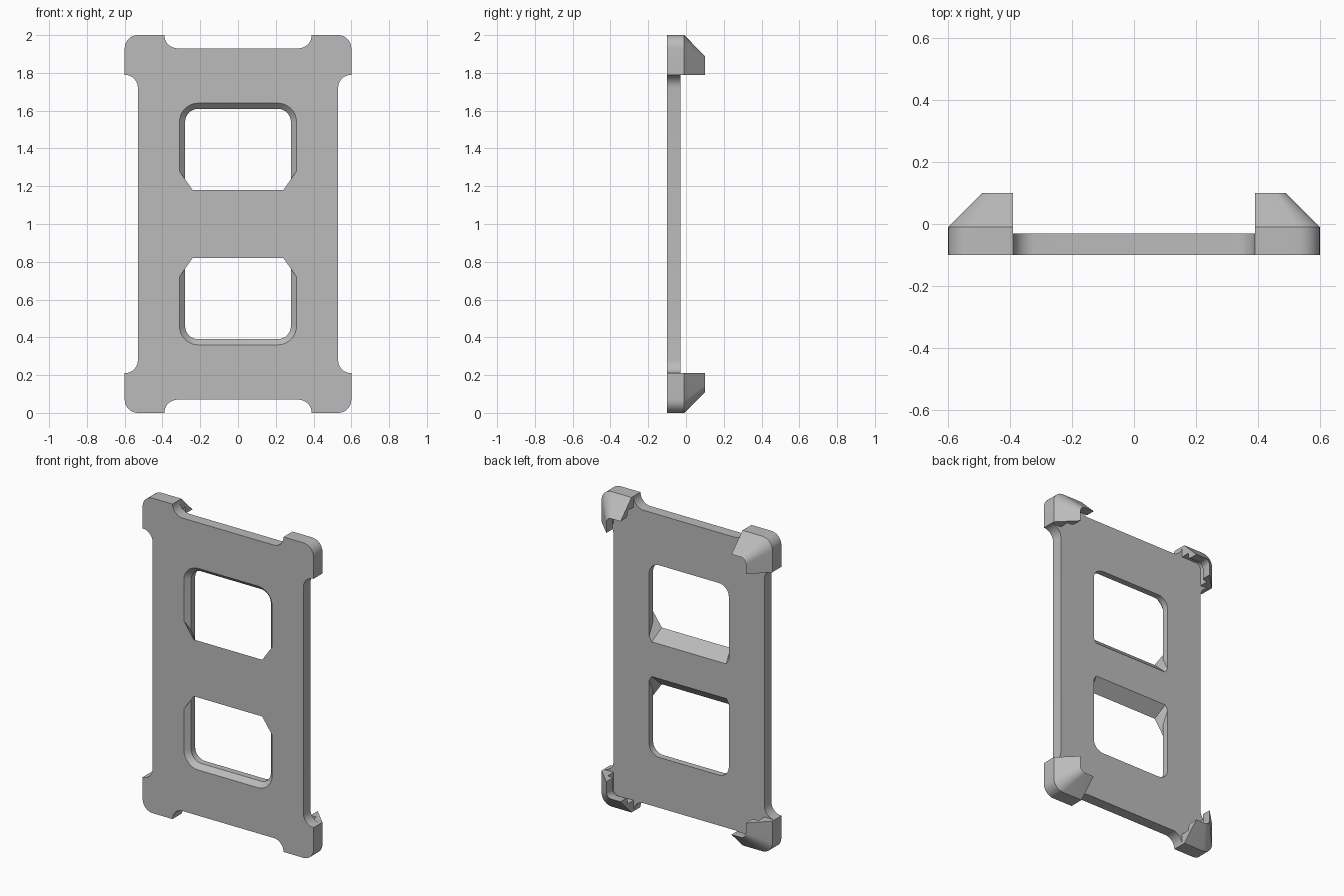
import bpy, bmesh
from math import cos, sin, pi

cube = bpy.data.objects.get("Cube")
if cube:
    bpy.data.objects.remove(cube)

grey = bpy.data.materials.new("mid grey")
grey.use_nodes = True
grey.diffuse_color = (0.5, 0.5, 0.5, 1)
grey.node_tree.nodes["Principled BSDF"].inputs["Base Color"].default_value = (0.5, 0.5, 0.5, 1)

FRONT, BACK = -0.10, -0.03   # plate faces
W, H = 0.60, 1.0             # half width and half height
R = 0.07                     # edge step and corner radius


def arc(cx, cz, r, start, end, n=8):
    return [(cx + r * cos(start + (end - start) * i / n),
             cz + r * sin(start + (end - start) * i / n)) for i in range(n + 1)]


def ring(bm, pts, y):
    return [bm.verts.new((x, y, z + H)) for x, z in pts]


def bridge(bm, a, b, closed=True):
    for i in range(len(a) if closed else len(a) - 1):
        j = (i + 1) % len(a)
        bm.faces.new((a[i], a[j], b[j], b[i]))


def finish(bm, name):
    bmesh.ops.recalc_face_normals(bm, faces=bm.faces)
    mesh = bpy.data.meshes.new(name)
    bm.to_mesh(mesh)
    bm.free()
    mesh.materials.append(grey)
    obj = bpy.data.objects.new(name, mesh)
    bpy.context.collection.objects.link(obj)
    bpy.ops.object.select_all(action="DESELECT")
    obj.select_set(True)
    bpy.context.view_layer.objects.active = obj
    bpy.ops.object.shade_smooth_by_angle(angle=pi / 6)


# Plate outline: one quarter, mirrored round
quarter = [(W - R, 0)]
quarter += arc(W, 0.72, R, pi, pi / 2)
quarter += arc(W - R, H - R, R, 0, pi / 2)
quarter += arc(0.32, H, R, 0, -pi / 2)
top = quarter + [(-x, z) for x, z in reversed(quarter)]
outline = top + [(x, -z) for x, z in reversed(top[1:-1])]


# Window section: rounded top corners, cut bottom corners
def window(half_w, z_top, r, side_z, floor_x, floor_z):
    half = [(floor_x, floor_z), (half_w, side_z)]
    half += arc(half_w - r, z_top - r, r, 0, pi / 2)
    return half + [(-x, z) for x, z in reversed(half)]


sections = [(FRONT, window(0.31, 0.64, 0.10, 0.28, 0.24, 0.18)),
            (-0.07, window(0.28, 0.61, 0.07, 0.22, 0.25, 0.15)),
            (BACK, window(0.28, 0.61, 0.07, 0.14, 0.262, 0.11))]

bm = bmesh.new()
loops = [[ring(bm, outline, y) for y in (FRONT, BACK)]]
for side in (1, -1):
    loops.append([ring(bm, [(x, z * side) for x, z in pts], y) for y, pts in sections])
for rings in loops:
    for a, b in zip(rings, rings[1:]):
        bridge(bm, a, b)
for end in (0, -1):
    edges = [bm.edges.get((rings[end][i - 1], rings[end][i]))
             for rings in loops for i in range(len(rings[end]))]
    bmesh.ops.triangle_fill(bm, edges=edges, use_beauty=True)
finish(bm, "plate")

# Corner clips: a hooked lip swept round each corner
# each entry: inset from the outer edge, y, corner radius
lip = [(0, BACK, R), (0, -0.01, R), (0.11, 0.10, 0.035), (0.11, 0.045, 0.035),
       (0.106, 0.034, 0.035), (0.095, 0.03, 0.035), (0.07, 0.03, 0.035), (0.07, BACK, 0.035)]


def clip_path(inset, r):
    x, z = W - inset, H - inset
    return [(x, 0.79)] + arc(x - r, z - r, r, 0, pi / 2) + [(0.39, z)]


for sx, side in ((1, "left"), (-1, "right")):
    for sz, level in ((1, "upper"), (-1, "lower")):
        bm = bmesh.new()
        rows = [ring(bm, [(x * sx, z * sz) for x, z in clip_path(inset, r)], y)
                for inset, y, r in lip]
        for a, b in zip(rows, rows[1:] + rows[:1]):
            bridge(bm, a, b, closed=False)
        for end in (0, -1):
            bm.faces.new([row[end] for row in rows])
        finish(bm, f"{level}_{side}_corner_clip")
